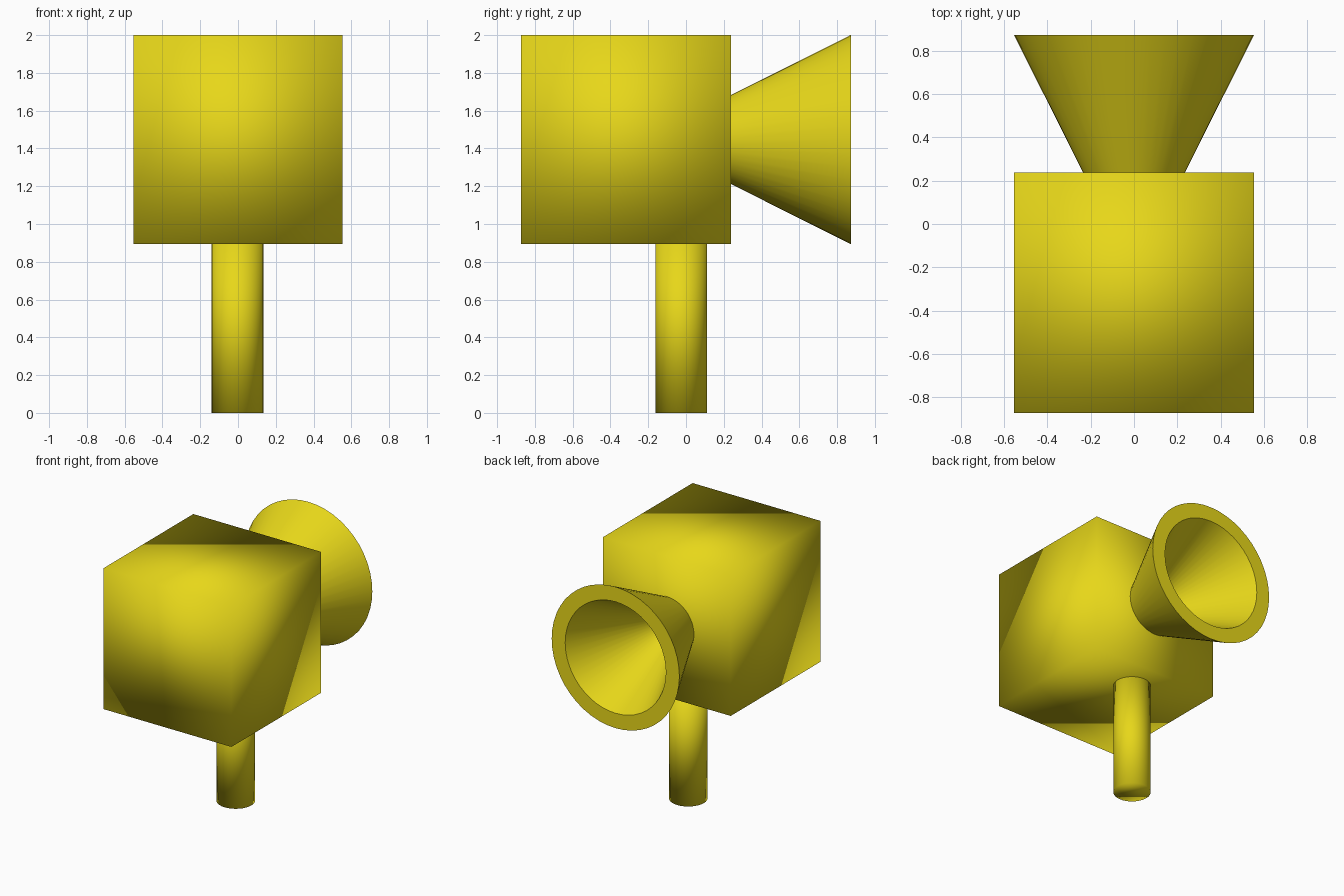
import bpy, bmesh, math

if "Cube" in bpy.data.objects:
    bpy.data.objects.remove(bpy.data.objects["Cube"])

mat = bpy.data.materials.new("yellow")
mat.diffuse_color = (0.80, 0.68, 0.01, 1)
mat.use_nodes = True
mat.node_tree.nodes["Principled BSDF"].inputs["Base Color"].default_value = mat.diffuse_color


def finish(obj, name):
    obj.name = name
    obj.data.materials.append(mat)
    for p in obj.data.polygons:
        p.use_smooth = True
    return obj


# Cube body, smooth shaded across its edges
bpy.ops.mesh.primitive_cube_add(size=1, location=(0, -0.318, 1.447))
body = finish(bpy.context.object, "body")
body.scale = (1.108, 1.11, 1.106)

# Round post, sunk to the underside of the body
bpy.ops.mesh.primitive_cylinder_add(vertices=32, radius=0.137, depth=0.896,
                                    location=(-0.002, -0.025, 0.448))
finish(bpy.context.object, "post")

# Hollow flared horn: closed profile (radius, y) spun round the y axis
profile = [(0.235, 0.237), (0.554, 0.873), (0.437, 0.873), (0.117, 0.237)]
SIDES, CENTRE_Z = 48, 1.447
bm = bmesh.new()
rings = []
for i in range(SIDES):
    a = 2 * math.pi * i / SIDES
    rings.append([bm.verts.new((r * math.cos(a), y, CENTRE_Z + r * math.sin(a)))
                  for r, y in profile])
for i in range(SIDES):
    a, b = rings[i], rings[(i + 1) % SIDES]
    for j in range(4):
        k = (j + 1) % 4
        bm.faces.new((a[j], a[k], b[k], b[j]))
bmesh.ops.recalc_face_normals(bm, faces=bm.faces)
mesh = bpy.data.meshes.new("horn")
bm.to_mesh(mesh)
bm.free()
horn = bpy.data.objects.new("horn", mesh)
bpy.context.collection.objects.link(horn)
finish(horn, "horn")
bpy.ops.object.select_all(action='DESELECT')
horn.select_set(True)
bpy.context.view_layer.objects.active = horn
bpy.ops.object.shade_smooth_by_angle(angle=math.radians(30))
